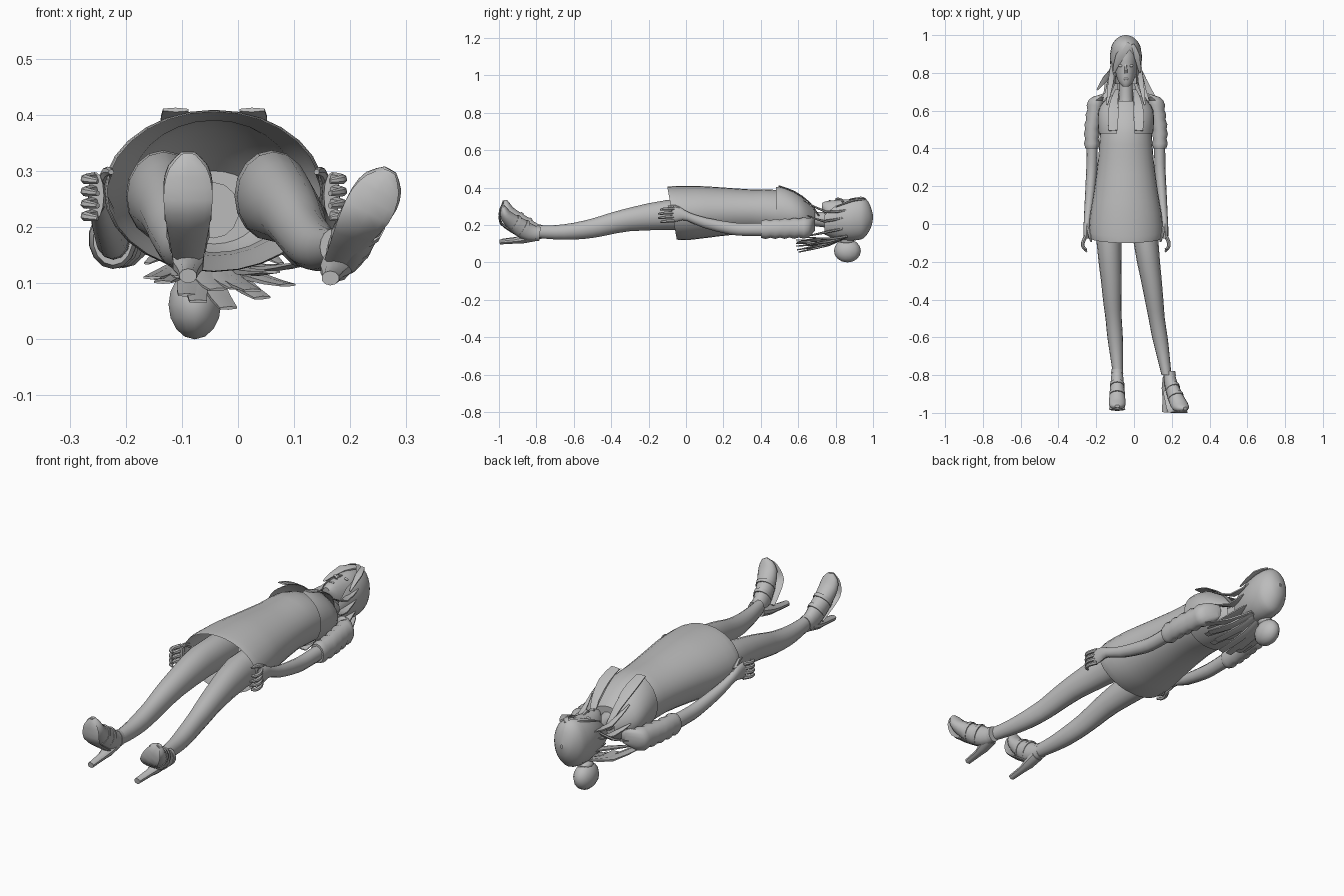
import bpy, bmesh, math, random
from mathutils import Vector

random.seed(4)
CX = -0.043                       # body centre line
grey = bpy.data.materials.new("plain grey")
grey.diffuse_color = (0.5, 0.5, 0.5, 1)


def make(name, bm):
    bmesh.ops.recalc_face_normals(bm, faces=bm.faces)
    me = bpy.data.meshes.new(name)
    bm.to_mesh(me)
    bm.free()
    me.materials.append(grey)
    ob = bpy.data.objects.new(name, me)
    bpy.context.collection.objects.link(ob)
    return ob


def smooth_rows(rows, sub):
    """Catmull-Rom resampling of ring rows."""
    out = []
    for i in range(len(rows) - 1):
        p = [rows[max(0, min(len(rows) - 1, i + k))] for k in (-1, 0, 1, 2)]
        for s in range(sub):
            t = s / sub
            out.append([0.5 * (2 * b + (c - a) * t + (2 * a - 5 * b + 4 * c - d) * t * t
                               + (3 * b - a - 3 * c + d) * t ** 3) for a, b, c, d in zip(*p)])
    return out + [list(rows[-1])]


def loft(name, rows, n=14, flat=False, sub=2, caps=(True, True), gap=False):
    """rows: x, y, z, half width, half depth (, front gap in degrees)."""
    rows = smooth_rows(rows, sub)
    bm = bmesh.new()
    rings, sign = [], None
    for i, r in enumerate(rows):
        c = Vector(r[:3])
        a, b = rows[max(0, i - 1)], rows[min(len(rows) - 1, i + 1)]
        t = (Vector(b[:3]) - Vector(a[:3])).normalized()
        if flat:
            t = Vector((0, -1, 0))
        side = (Vector((1, 0, 0)) - t * t.x).normalized()
        up = t.cross(side)
        if sign is None:
            sign = 1 if up.z >= 0 else -1
        up *= sign
        ring = []
        for k in range(n):
            if gap:
                g = math.radians(max(0, r[5]))
                ang = g + (2 * math.pi - 2 * g) * k / (n - 1)
            else:
                ang = 2 * math.pi * k / n
            ring.append(bm.verts.new(c + side * (max(r[3], .001) * math.sin(ang))
                                     + up * (max(r[4], .001) * math.cos(ang))))
        rings.append(ring)
    for p, q in zip(rings, rings[1:]):
        for k in range(n - 1 if gap else n):
            j = (k + 1) % n
            bm.faces.new((p[k], p[j], q[j], q[k]))
    if not gap:
        if caps[0]:
            bm.faces.new(rings[0])
        if caps[1]:
            bm.faces.new(rings[-1])
    return make(name, bm)


def body(rows):
    """Rows y, half width, lowest z, highest z (, gap) on the centre line."""
    return [[CX, r[0], (r[2] + r[3]) / 2, r[1], (r[3] - r[2]) / 2] + list(r[4:]) for r in rows]


def ball(name, loc, size, seg=14):
    bm = bmesh.new()
    bmesh.ops.create_uvsphere(bm, u_segments=seg, v_segments=seg // 2 + 1, radius=1)
    for v in bm.verts:
        v.co = Vector([v.co[i] * size[i] + loc[i] for i in range(3)])
    return make(name, bm)


# Dress, open at the hem, hem slanting back
dress = loft("dress", body([(-.075, .19, .122, .405), (-.04, .196, .12, .408), (.06, .188, .125, .409),
                            (.18, .168, .14, .402), (.35, .146, .155, .39), (.48, .137, .145, .388),
                            (.58, .128, .145, .35), (.65, .085, .17, .3)]),
             n=28, flat=True, caps=(False, True))
for v in dress.data.vertices:
    if v.co.y < .05:
        v.co.y -= .18 * (v.co.z - .265)

# Short open jacket and its lapels
loft("jacket", body([(.48, .144, .138, .412, 19), (.53, .148, .135, .405, 17), (.6, .145, .138, .37, 15),
                     (.65, .115, .15, .325, 20), (.69, .06, .17, .285, 35)]), n=27, flat=True, gap=True)
for s in (-1, 1):
    loft("lapel", [[CX + s * .068, .495, .409, .026, .004], [CX + s * .07, .58, .378, .03, .004],
                   [CX + s * .06, .66, .32, .022, .004], [CX + s * .045, .71, .25, .012, .004]], n=6)

# Neck and face
loft("neck", body([(.62, .045, .18, .28), (.68, .036, .195, .27), (.78, .038, .18, .27)]), flat=True)
loft("face", body([(.728, .016, .285, .318), (.745, .034, .24, .326), (.78, .05, .18, .332),
                   (.83, .06, .15, .334), (.89, .064, .14, .338), (.95, .05, .16, .325)]), n=18, flat=True)
loft("nose", [[CX, .845, .332, .005, .004], [CX, .812, .341, .008, .007],
              [CX, .799, .335, .008, .006]], n=8, sub=1)
ball("lips", (CX, .768, .33), (.015, .006, .004), 10)
for s in (-1, 1):
    ball("eye", (CX + s * .027, .838, .325), (.013, .007, .005), 10)

# Hair cap with a face opening, and the bun
loft("hair_cap", body([(.74, .06, .15, .29, 62), (.8, .076, .125, .335, 46), (.87, .085, .117, .35, 38),
                       (.92, .081, .12, .354, 15), (.95, .073, .13, .348, 0), (.975, .055, .16, .325, 0),
                       (.992, .034, .195, .285, 0), (1.0, .006, .235, .25, 0)]),
     n=25, flat=True, gap=True)
ball("hair_bun", (-.077, .863, .062), (.048, .072, .062))
ball("hair_tie", (-.07, .86, .115), (.035, .04, .02), 12)


def lock(name, a, b, c, w):
    loft(name, [list(a) + [w * .7, .006], list(b) + [w, .007], list(c) + [w * .25, .002]], n=6)


# Fringe and side locks framing the face
lock("fringe", (-.02, .95, .34), (-.075, .89, .338), (-.108, .8, .305), .026)
lock("fringe", (-.01, .95, .338), (.015, .89, .332), (.032, .8, .295), .018)
for s in (-1, 1):
    lock("side_lock", (CX + s * .068, .86, .28), (CX + s * .08, .75, .27), (CX + s * .1, .63, .33), .017)
    lock("side_lock", (CX + s * .07, .84, .24), (CX + s * .082, .74, .22), (CX + s * .12, .65, .25), .02)
    lock("side_lock", (CX + s * .06, .84, .18), (CX + s * .08, .74, .16), (CX + s * .12, .62, .135), .024)
lock("side_wisp", (-.11, .82, .26), (-.15, .77, .22), (-.195, .71, .2), .018)

# Loose tresses fanning from the back of the head
for i in range(13):
    f = i / 6 - 1
    ex = CX + .02 + f * .125 + random.uniform(-.01, .01)
    ey = random.uniform(.58, .7)
    ez = .06 + .05 * abs(f) + random.uniform(-.02, .03)
    loft("back_tress", [[CX + f * .05, .86, .14, .014, .007],
                        [CX + f * .09, .76, ez * .4 + .072, .023, .008],
                        [ex, ey, ez, .018, .003]], n=6)

# Arms, ruffled sleeves and hands
for s in (-1, 1):
    def X(d):
        return CX + s * d
    sleeve = [[X(.11), .69, .2, .012, .03], [X(.135), .672, .195, .045, .045]]
    for i in range(11):
        f = i / 10
        puff = .004 if i % 2 else -.003
        sleeve.append([X(.158 + .022 * min(1, f * 1.6)), .655 - .255 * f, .185 - .008 * f,
                       .044 - .006 * f + puff, .054 - .006 * f + puff])
    loft("sleeve", sleeve, n=14, flat=True, sub=1)
    loft("arm", [[X(.178), .45, .178, .03, .036], [X(.18), .32, .176, .029, .034],
                 [X(.184), .24, .182, .028, .033], [X(.195), .1, .212, .024, .028],
                 [X(.205), .01, .245, .018, .023], [X(.208), -.03, .256, .017, .034],
                 [X(.21), -.075, .256, .014, .042]], n=12)
    for k in range(4):
        z = .222 + k * .022
        e = -.135 - .012 * (k in (1, 2))
        loft("finger", [[X(.212), -.065, z, .01, .01], [X(.228), -.1, z - .002, .01, .009],
                        [X(.224), -.125, z - .004, .009, .008], [X(.207), e, z - .006, .005, .005]], n=7)
    loft("thumb", [[X(.2), -.02, .275, .011, .012], [X(.19), -.06, .298, .01, .01],
                   [X(.183), -.095, .298, .005, .005]], n=7)

# Legs: y, half width, z, half depth; one row of centre x per leg
leg = [(.1, .066, .255, .08), (-.1, .066, .254, .08), (-.3, .055, .23, .063), (-.42, .048, .203, .057),
       (-.5, .043, .183, .052), (-.6, .041, .167, .045), (-.7, .034, .161, .038), (-.8, .026, .165, .033)]
xs = {"left": (-.133, -.132, -.12, -.114, -.108, -.1, -.092, -.085),
      "right": (.06, .064, .092, .109, .12, .137, .155, .172)}
# Shoe: y, z, half width, half depth from ankle to toe
shoe = [(-.775, .16, .029, .036), (-.825, .172, .034, .046), (-.87, .2, .038, .049),
        (-.915, .236, .042, .042), (-.95, .275, .045, .033), (-.962, .31, .036, .022),
        (-.965, .334, .012, .008)]

for side, cx in xs.items():
    loft(side + "_leg", [[x, y, z, w, d] for x, (y, w, z, d) in zip(cx, leg)], n=16, flat=True)
    turn = math.radians(29 if side == "right" else 0)
    ax = cx[-1] + (.008 if side == "right" else -.004)
    back = -.012 if side == "right" else 0

    def foot(y, z):
        """Turn the toe outwards about the heel."""
        z -= .145
        return [ax + math.sin(turn) * z, y + back, .145 - .008 * (turn > 0) + math.cos(turn) * z]
    loft(side + "_shoe", [foot(y, z) + [w, d] for y, z, w, d in shoe], n=14)
    loft(side + "_sole", [foot(-.87, .147) + [.028, .008], foot(-.92, .18) + [.034, .008],
                          foot(-.975, .225) + [.042, .007], foot(-.983, .27) + [.043, .006],
                          foot(-.982, .305) + [.033, .006], foot(-.976, .33) + [.012, .004]], n=8)
    loft(side + "_heel", [foot(-.8, .147) + [.03, .026], foot(-.86, .131) + [.028, .023],
                          foot(-.9, .122) + [.02, .016], foot(-.984, .113) + [.016, .013]], n=10, sub=1)
    # Ankle strap and instep straps
    loft(side + "_ankle_strap", [foot(-.77, .162) + [.031, .038], foot(-.79, .164) + [.033, .04]],
         n=14, sub=1)
    for y, z, w, d in ((-.85, .19, .039, .051), (-.895, .222, .043, .048)):
        loft(side + "_instep_strap", [foot(y, z) + [w, d], foot(y - .014, z + .01) + [w, d]], n=14, sub=1)

# Smooth shading with crisp edges
for ob in bpy.context.collection.objects:
    ob.select_set(True)
    bpy.context.view_layer.objects.active = ob
bpy.ops.object.shade_smooth_by_angle(angle=math.radians(40))
